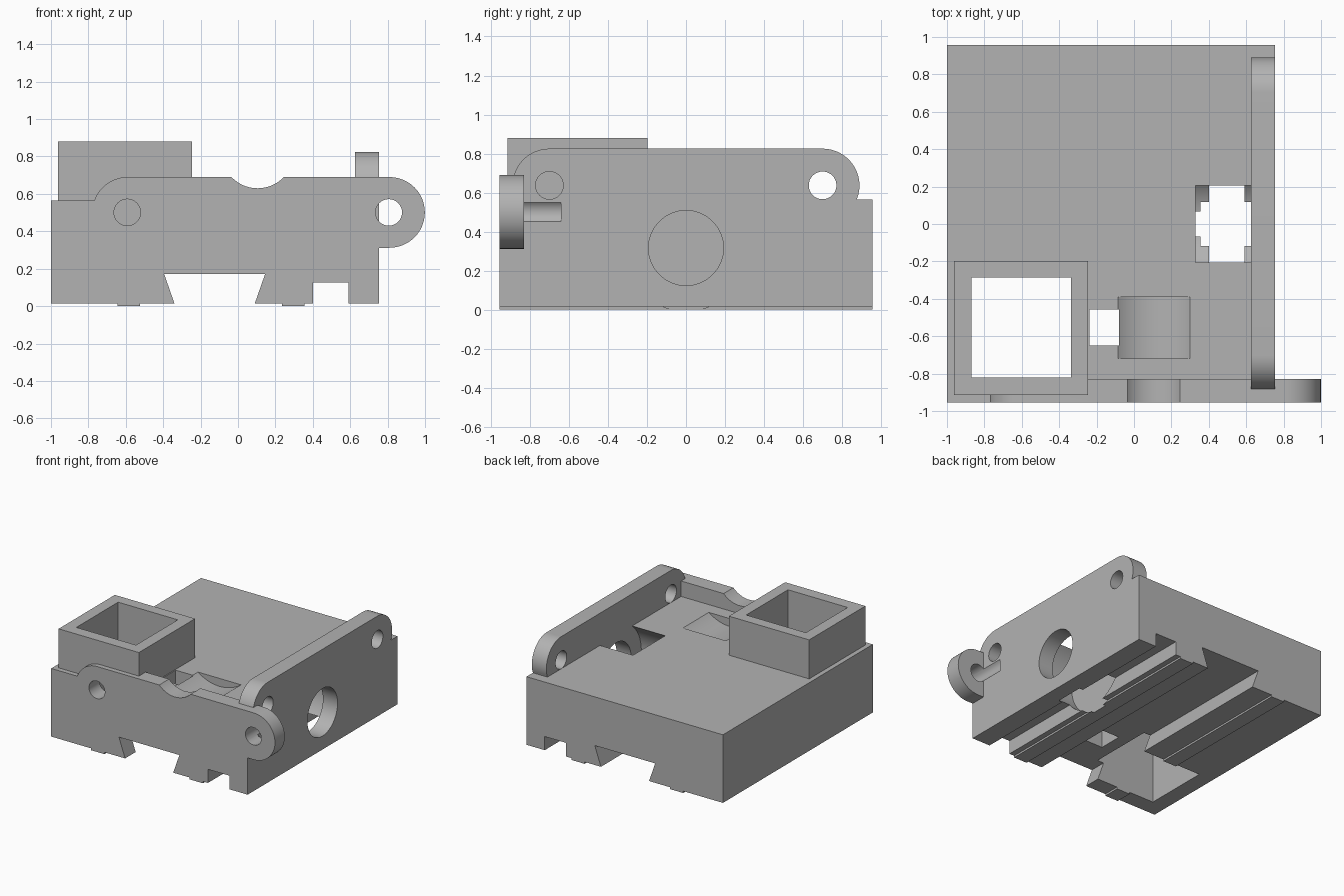
import bpy, bmesh, math
from mathutils import Vector

if "Cube" in bpy.data.objects:
    bpy.data.objects.remove(bpy.data.objects["Cube"])


def prism(name, outline, axis, start, end):
    """Extrude a 2D outline: axis 'x' uses (y, z), axis 'y' uses (x, z)."""
    def place(p, t):
        return (t, p[0], p[1]) if axis == 'x' else (p[0], t, p[1])
    bm = bmesh.new()
    face = bm.faces.new([bm.verts.new(place(p, start)) for p in outline])
    ext = bmesh.ops.extrude_face_region(bm, geom=[face])
    shift = Vector(place((0, 0), end - start))
    bmesh.ops.translate(bm, vec=shift,
                        verts=[v for v in ext['geom'] if isinstance(v, bmesh.types.BMVert)])
    bmesh.ops.recalc_face_normals(bm, faces=bm.faces)
    me = bpy.data.meshes.new(name)
    bm.to_mesh(me)
    bm.free()
    ob = bpy.data.objects.new(name, me)
    bpy.context.collection.objects.link(ob)
    return ob


def arc(cx, cz, r, a0, a1, n=24):
    return [(cx + r * math.cos(math.radians(a0 + (a1 - a0) * i / n)),
             cz + r * math.sin(math.radians(a0 + (a1 - a0) * i / n))) for i in range(n + 1)]


def rod(name, axis, u, z, r, start, end, n=64):
    return prism(name, arc(u, z, r, 0, 360, n)[:-1], axis, start, end)


def box(name, x0, x1, y0, y1, z0, z1):
    return prism(name, [(x0, z0), (x1, z0), (x1, z1), (x0, z1)], 'y', y0, y1)


def combine(target, tool, operation):
    mod = target.modifiers.new(tool.name, 'BOOLEAN')
    mod.operation, mod.solver, mod.object = operation, 'EXACT', tool
    bpy.context.view_layer.update()
    new = bpy.data.meshes.new_from_object(target.evaluated_get(bpy.context.evaluated_depsgraph_get()))
    target.modifiers.clear()
    target.data = new
    bpy.data.objects.remove(tool)


# Main block: dovetail groove, rack groove and two low runner strips
B, TOP = 0.015, 0.565
body = prism('gear_housing', [
    (-1, B), (-0.645, B), (-0.645, 0), (-0.525, 0), (-0.525, B), (-0.34, B),
    (-0.395, 0.172), (0.145, 0.172), (0.09, B), (0.235, B), (0.235, 0), (0.355, 0),
    (0.355, B), (0.40, B), (0.40, 0.125), (0.592, 0.125), (0.592, B), (0.755, B),
    (0.755, TOP), (-1, TOP)], 'y', -0.955, 0.957)

# Front plate: rounded left shoulder, bearing notch, round ear
front = prism('front_plate',
              [(-0.777, 0.4), (0.7, 0.4), (0.7, 0.312), (0.81, 0.312)]
              + arc(0.81, 0.501, 0.189, -90, 90)[1:]
              + arc(0.105, 0.823, 0.193, -43.6, -136.4)
              + arc(-0.59, 0.501, 0.189, 90, 160), 'y', -0.955, -0.83)

# Side plate with two rounded shoulders
side = prism('side_plate',
             [(-0.87, 0.4), (0.87, 0.4)] + arc(0.7, 0.636, 0.189, -22, 90)
             + arc(-0.7, 0.636, 0.189, 90, 202), 'x', 0.625, 0.755)

# Square tower
tower = box('tower', -0.962, -0.245, -0.915, -0.198, 0.4, 0.88)

for part in (front, side, tower):
    combine(body, part, 'UNION')

# Openings: tower shaft, gear cavities, shaft hole, slot and screw holes
cutters = [
    box('tower_shaft', -0.87, -0.337, -0.82, -0.287, -0.1, 1),
    box('drain_slot', -0.237, -0.08, -0.65, -0.457, 0.1, 0.7),
    rod('worm_cavity', 'y', 0.108, 0.823, 0.322, -0.72, -0.39, 96),
    rod('gear_cavity', 'x', 0, 0.316, 0.323, 0.33, 0.625, 96),
    rod('gear_shaft_hole', 'x', 0, 0.316, 0.192, 0.5, 0.9),
]
for x in (-0.592, 0.806):
    cutters.append(rod('front_screw_hole', 'y', x, 0.501, 0.071, -1.1, -0.64, 32))
for y in (-0.7, 0.7):
    cutters.append(rod('side_screw_hole', 'x', y, 0.637, 0.071, 0.44, 0.9, 32))
for c in cutters:
    combine(body, c, 'DIFFERENCE')

# Merge flat faces
bm = bmesh.new()
bm.from_mesh(body.data)
bmesh.ops.remove_doubles(bm, verts=bm.verts, dist=1e-5)
bmesh.ops.dissolve_limit(bm, angle_limit=math.radians(0.5), verts=bm.verts, edges=bm.edges)
bm.to_mesh(body.data)
bm.free()

# Plain grey finish
grey = bpy.data.materials.new('grey')
grey.diffuse_color = (0.45, 0.45, 0.45, 1)
grey.use_nodes = True
grey.node_tree.nodes["Principled BSDF"].inputs["Base Color"].default_value = grey.diffuse_color
body.data.materials.clear()
body.data.materials.append(grey)
for p in body.data.polygons:
    p.material_index = 0

bpy.context.view_layer.objects.active = body
body.select_set(True)
bpy.ops.object.shade_smooth_by_angle(angle=math.radians(30))
